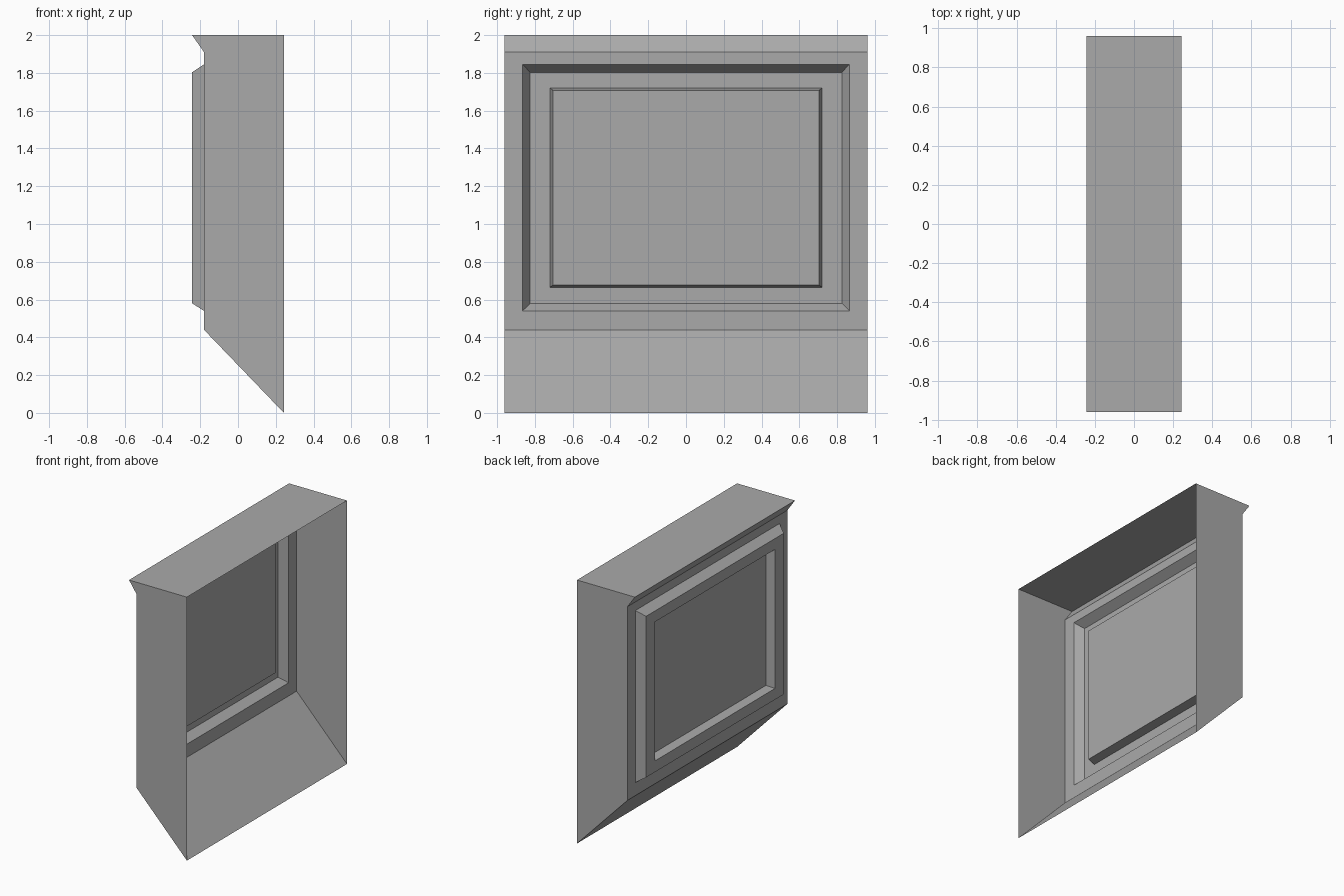
import bpy
import bmesh

# Remove only the default cube
old = bpy.data.objects.get("Cube")
if old:
    bpy.data.objects.remove(old, do_unlink=True)

# Single grey material
grey = bpy.data.materials.new("plain_grey")
grey.use_nodes = True
colour = (0.4, 0.4, 0.4, 1.0)
grey.diffuse_color = colour
grey.node_tree.nodes["Principled BSDF"].inputs["Base Color"].default_value = colour

HALF_WIDTH = 0.96
PANEL_X, FRONT_X, BACK_X = -0.18, -0.243, 0.243


def rectangle(bm, x, half, low, high):
    """Four corners of an upright rectangle at depth x."""
    corners = ((-half, low), (half, low), (half, high), (-half, high))
    return [bm.verts.new((x, y, z)) for y, z in corners]


def bridge(bm, outer, inner):
    """Ring of four faces between two rectangles."""
    for i in range(4):
        j = (i + 1) % 4
        bm.faces.new((outer[j], outer[i], inner[i], inner[j]))


def finish(bm, name):
    mesh = bpy.data.meshes.new(name)
    bm.to_mesh(mesh)
    bm.free()
    mesh.materials.append(grey)
    obj = bpy.data.objects.new(name, mesh)
    bpy.context.collection.objects.link(obj)
    return obj


# Casing: side profile swept across the width, left open at the back
profile = [(BACK_X, 2.0), (FRONT_X, 2.0), (PANEL_X, 1.91),
           (PANEL_X, 0.44), (BACK_X, 0.0)]
bm = bmesh.new()
near, far = [[bm.verts.new((x, y, z)) for x, z in profile]
             for y in (-HALF_WIDTH, HALF_WIDTH)]
bm.faces.new(near)
bm.faces.new(far[::-1])
for i in range(len(profile) - 1):
    if i != 2:  # the front panel is built with the screen surround
        bm.faces.new((near[i + 1], near[i], far[i], far[i + 1]))
finish(bm, "casing")

# Screen surround: panel, raised bevelled frame and recessed screen
bm = bmesh.new()
steps = [
    (PANEL_X, HALF_WIDTH, 0.44, 1.91),
    (PANEL_X, 0.865, 0.54, 1.845),
    (FRONT_X, 0.825, 0.58, 1.803),
    (FRONT_X, 0.72, 0.665, 1.72),
    (-0.178, 0.705, 0.677, 1.708),
]
rings = [rectangle(bm, *step) for step in steps]
for outer, inner in zip(rings, rings[1:]):
    bridge(bm, outer, inner)
bm.faces.new(rings[-1][::-1])
finish(bm, "screen_surround")
